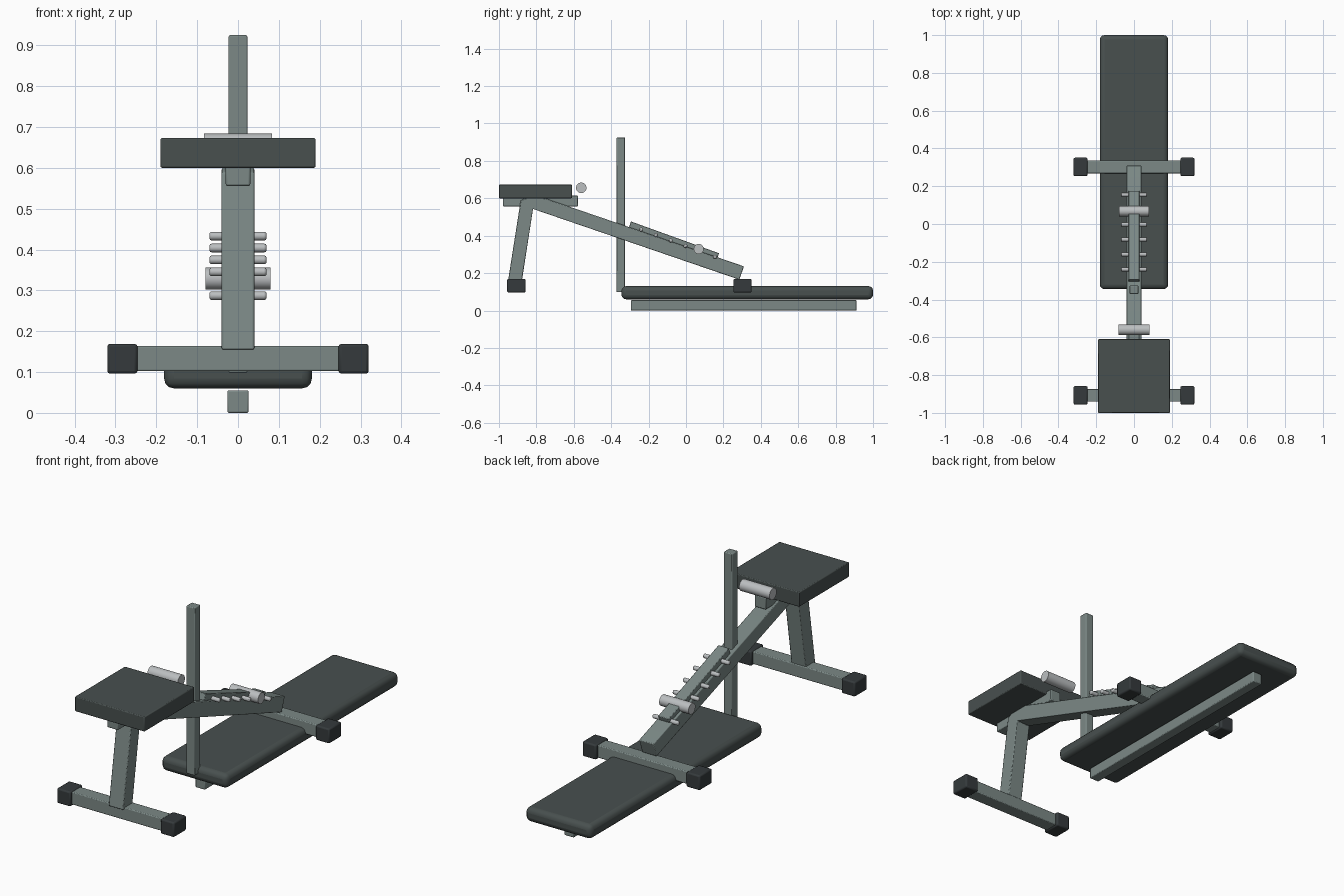
import bpy, bmesh, math
from mathutils import Vector, Matrix

if "Cube" in bpy.data.objects:
    bpy.data.objects.remove(bpy.data.objects["Cube"])

def material(name, rgb):
    m = bpy.data.materials.new(name)
    m.diffuse_color = (*rgb, 1)
    m.use_nodes = True
    m.node_tree.nodes["Principled BSDF"].inputs["Base Color"].default_value = m.diffuse_color
    return m

FRAME = material("frame_grey", (0.2, 0.25, 0.24))
PAD = material("pad_dark", (0.065, 0.08, 0.078))
RUBBER = material("rubber", (0.035, 0.042, 0.045))
STEEL = material("steel", (0.5, 0.52, 0.53))

def finish(name, bm, mat, bevel=0, segs=2):
    bmesh.ops.recalc_face_normals(bm, faces=bm.faces)
    me = bpy.data.meshes.new(name)
    bm.to_mesh(me)
    bm.free()
    me.materials.append(mat)
    ob = bpy.data.objects.new(name, me)
    bpy.context.collection.objects.link(ob)
    if bevel:
        mod = ob.modifiers.new("bevel", 'BEVEL')
        mod.width, mod.segments = bevel, segs
        mod.limit_method = 'ANGLE'
        mod.angle_limit = math.radians(40)
    bpy.ops.object.select_all(action='DESELECT')
    ob.select_set(True)
    bpy.context.view_layer.objects.active = ob
    bpy.ops.object.shade_smooth_by_angle(angle=math.radians(35))
    return ob

def box(name, x, y, z, mat, bevel=0.004, segs=2):
    bm = bmesh.new()
    bmesh.ops.create_cube(bm, size=1)
    for v in bm.verts:
        v.co = Vector([(a + b) / 2 + c * (b - a) for (a, b), c in zip((x, y, z), v.co)])
    return finish(name, bm, mat, bevel, segs)

def side_profile(name, pts, half, mat, bevel=0.004):
    """Extrude a (y, z) outline symmetrically across x."""
    bm = bmesh.new()
    f = bm.faces.new([bm.verts.new((-half, y, z)) for y, z in pts])
    r = bmesh.ops.extrude_face_region(bm, geom=[f])
    bmesh.ops.translate(bm, vec=(2 * half, 0, 0),
                        verts=[e for e in r["geom"] if isinstance(e, bmesh.types.BMVert)])
    return finish(name, bm, mat, bevel)

def rod(name, y, z, radius, half, bevel=0.0, sides=24):
    bm = bmesh.new()
    bmesh.ops.create_cone(bm, cap_ends=True, segments=sides, radius1=radius, radius2=radius,
                          depth=2 * half, matrix=Matrix.Rotation(math.pi / 2, 4, 'Y'))
    bmesh.ops.translate(bm, vec=(0, y, z), verts=bm.verts)
    return finish(name, bm, STEEL, bevel)

# Long padded board with its rail and the upright post
box("back_pad", (-0.181, 0.181), (-0.345, 1.0), (0.06, 0.13), PAD, 0.024, 3)
box("back_pad_rail", (-0.026, 0.026), (-0.295, 0.912), (0, 0.055), FRAME)
box("upright_post", (-0.023, 0.023), (-0.371, -0.326), (0.098, 0.925), FRAME)

# Seat
box("seat", (-0.19, 0.19), (-1.0, -0.61), (0.60, 0.673), PAD)
box("seat_rail", (-0.03, 0.03), (-0.978, -0.578), (0.556, 0.615), FRAME)
rod("seat_roller", -0.56, 0.656, 0.028, 0.083)

# Bent main frame: front leg and sloping beam
side_profile("main_frame", [(-0.952, 0.155), (-0.878, 0.155), (-0.818, 0.543), (0.285, 0.165),
                            (0.31, 0.236), (-0.754, 0.6), (-0.86, 0.6), (-0.884, 0.588)],
             0.04, FRAME)

# Cross feet with rubber end caps
for label, y in (("front", -0.907), ("rear", 0.302)):
    box(label + "_foot_bar", (-0.25, 0.25), (y - 0.034, y + 0.034), (0.102, 0.164), FRAME)
    for side, s in (("left", -1), ("right", 1)):
        box(f"{label}_{side}_foot_cap", sorted((s * 0.246, s * 0.32)),
            (y - 0.049, y + 0.049), (0.096, 0.169), RUBBER, 0.007)

# Adjustment ladder lying on the beam, with pegs and sliding roller
side_profile("ladder_strip", [(-0.306, 0.442), (0.165, 0.275), (0.177, 0.306), (-0.294, 0.476)],
             0.029, FRAME, 0.003)
for i in range(6):
    rod(f"ladder_peg_{i + 1}", -0.24 + 0.079 * i, 0.433 - 0.0292 * i, 0.0105, 0.07, 0.005, 16)
rod("ladder_roller", 0.068, 0.329, 0.027, 0.08)
